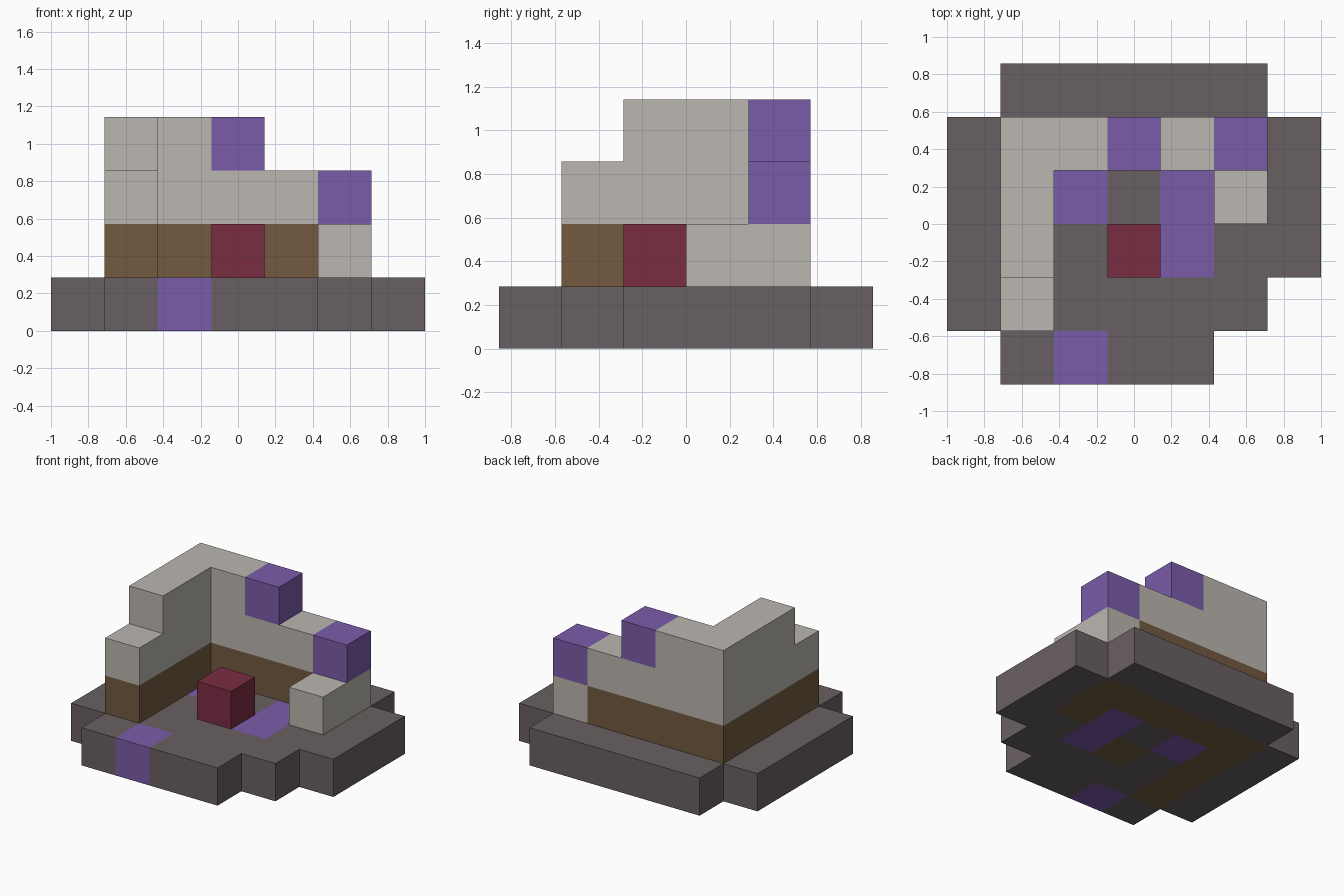
import bpy
import bmesh
from mathutils import Matrix, Vector

U = 2 / 7  # edge length of one block

if "Cube" in bpy.data.objects:
    bpy.data.objects.remove(bpy.data.objects["Cube"], do_unlink=True)


def material(name, srgb):
    """Flat material from display colour values, stored as linear."""
    color = [((c / 255 + 0.055) / 1.055) ** 2.4 for c in srgb] + [1]
    mat = bpy.data.materials.new(name)
    mat.use_nodes = True
    mat.diffuse_color = color
    shader = mat.node_tree.nodes["Principled BSDF"]
    shader.inputs["Base Color"].default_value = color
    shader.inputs["Roughness"].default_value = 0.9
    return mat


GROUND = material("dark stone", (105, 96, 98))
PALE = material("pale stone", (187, 183, 177))
BROWN = material("brown earth", (115, 90, 64))
PURPLE = material("purple crystal", (122, 92, 170))
RED = material("dark red", (122, 44, 66))

# Part letter -> object name and material
PARTS = {
    "g": ("ground_slab", GROUND),
    "c": ("floor_patches", PURPLE),
    "f": ("foundation", BROWN),
    "b": ("lower_wall", BROWN),
    "w": ("upper_wall", PALE),
    "s": ("side_pillars", PALE),
    "p": ("wall_crystals", PURPLE),
    "r": ("centre_block", RED),
}

# Floor plans from the ground up; the first row of each is the back
LAYERS = [
    [".ggggg.",
     "gfffffg",
     "gfcgcfg",
     "gfgfcgg",
     "gfgggg.",
     ".gcgg.."],
    [".......",
     ".bbbbs.",
     ".b...s.",
     ".b.r...",
     ".b.....",
     "......."],
    [".......",
     ".wwwwp.",
     ".w.....",
     ".w.....",
     ".w.....",
     "......."],
    [".......",
     ".wwp...",
     ".w.....",
     ".w.....",
     ".......",
     "......."],
]

# Solid cells by grid position
cells = {}
for k, plan in enumerate(LAYERS):
    for j, row in enumerate(reversed(plan)):
        for i, letter in enumerate(row):
            if letter != ".":
                cells[i, j, k] = letter


def cell_centre(cell):
    return Vector((cell[0] - 3, cell[1] - 2.5, cell[2] + 0.5)) * U


def build_part(letter, name, mat):
    """Join a part's blocks and drop the faces hidden between blocks."""
    bm = bmesh.new()
    for cell in (c for c, kind in cells.items() if kind == letter):
        centre = cell_centre(cell)
        cube = bmesh.ops.create_cube(bm, size=U, matrix=Matrix.Translation(centre))
        faces = {f for v in cube["verts"] for f in v.link_faces}
        hidden = []
        for face in faces:
            step = (face.calc_center_median() - centre) / (U / 2)
            if tuple(c + round(s) for c, s in zip(cell, step)) in cells:
                hidden.append(face)
        bmesh.ops.delete(bm, geom=hidden, context="FACES")
    bmesh.ops.remove_doubles(bm, verts=bm.verts, dist=0.001)
    mesh = bpy.data.meshes.new(name)
    bm.to_mesh(mesh)
    bm.free()
    mesh.materials.append(mat)
    bpy.context.collection.objects.link(bpy.data.objects.new(name, mesh))


for letter, (name, mat) in PARTS.items():
    build_part(letter, name, mat)
